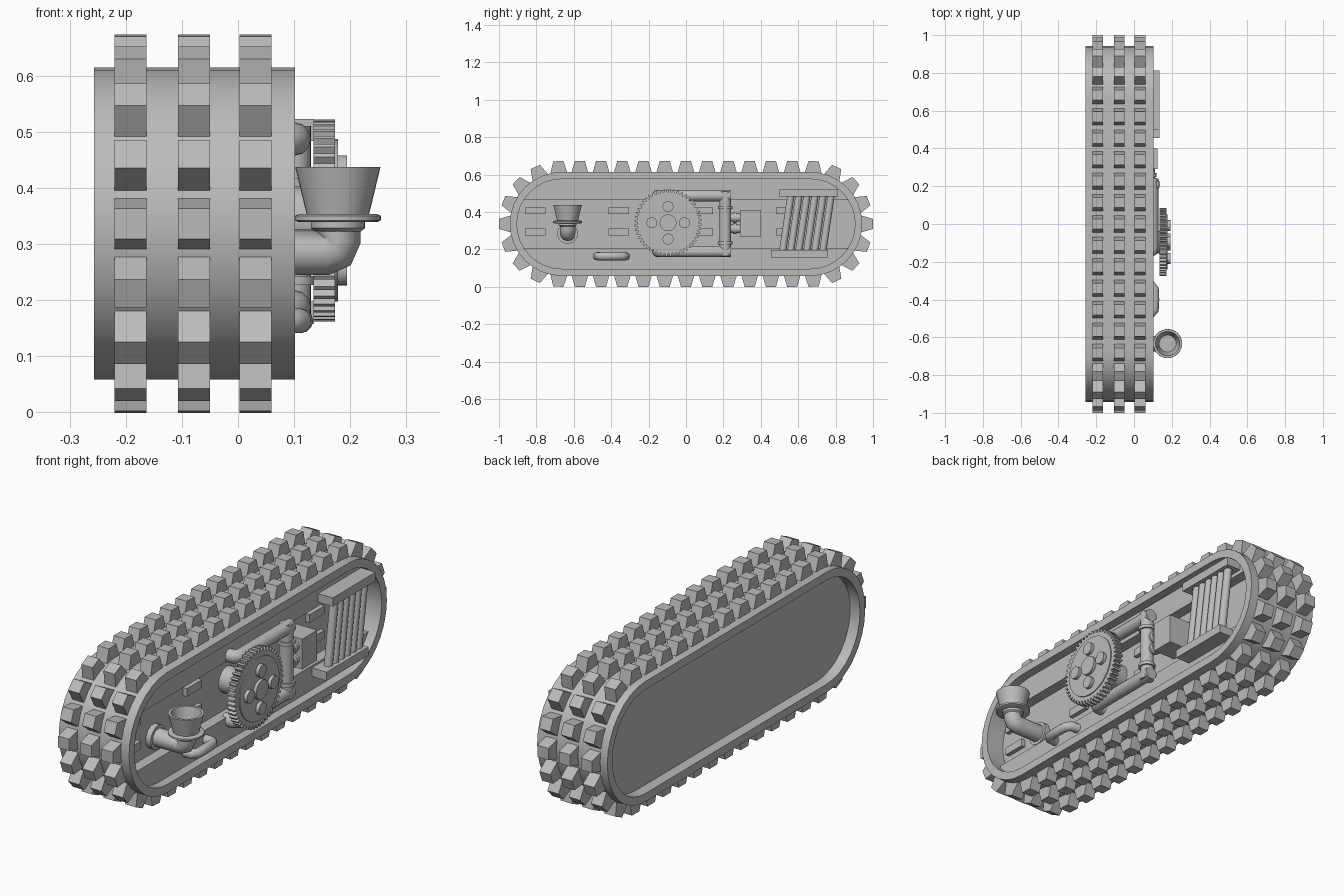
import bpy, math
from math import sin, cos, pi
from mathutils import Vector

if "Cube" in bpy.data.objects:
    bpy.data.objects.remove(bpy.data.objects["Cube"], do_unlink=True)

grey = bpy.data.materials.new("plain_grey")
grey.use_nodes = True
tone = (0.5, 0.5, 0.5, 1)
grey.diffuse_color = tone
grey.node_tree.nodes["Principled BSDF"].inputs["Base Color"].default_value = tone

CY, CZ = 0.664, 0.336        # end-arc centre and mid height
OUTER, INNER = 0.278, 0.24   # body radius and recess radius
FLOOR, LEDGE, RIM = 0.01, 0.06, 0.102
BAND = math.asin(0.129 / INNER)
made = []


def add_mesh(name, verts, faces):
    me = bpy.data.meshes.new(name)
    me.from_pydata(verts, [], faces)
    me.materials.append(grey)
    ob = bpy.data.objects.new(name, me)
    bpy.context.collection.objects.link(ob)
    made.append(ob)
    return ob


def loft(name, rings, closed=False):
    """Join equal rings of points; cap the ends unless closed."""
    n, k = len(rings[0]), len(rings)
    verts = [p for ring in rings for p in ring]
    faces = []
    for i in range(k if closed else k - 1):
        a, b = i * n, (i + 1) % k * n
        faces += [(a + j, a + (j + 1) % n, b + (j + 1) % n, b + j) for j in range(n)]
    if not closed:
        faces += [tuple(reversed(range(n))), tuple(range((k - 1) * n, k * n))]
    return add_mesh(name, verts, faces)


def prism(name, outline, x0, x1):
    return loft(name, [[(x, y, z) for y, z in outline] for x in (x0, x1)])


def arc(r, a0, a1, steps=16):
    return [(CY + r * cos(a0 + (a1 - a0) * i / steps),
             CZ + r * sin(a0 + (a1 - a0) * i / steps)) for i in range(steps + 1)]


def stadium(r):
    half = arc(r, -pi / 2, pi / 2)
    return half + [(-y, z) for y, z in reversed(half)]


def box(name, x, y, z):
    return prism(name, [(y[0], z[0]), (y[1], z[0]), (y[1], z[1]), (y[0], z[1])], *x)


def rod(name, a, b, r, sides=24):
    a, b = Vector(a), Vector(b)
    turn = (b - a).to_track_quat('Z', 'Y')
    ring = [turn @ Vector((r * cos(2 * pi * i / sides), r * sin(2 * pi * i / sides), 0))
            for i in range(sides)]
    return loft(name, [[p + e for p in ring] for e in (a, b)])


def lathe(name, profile, x, y, closed=False, sides=32):
    return loft(name, [[(x + r * cos(2 * pi * i / sides), y + r * sin(2 * pi * i / sides), z)
                        for i in range(sides)] for r, z in profile], closed)


def tube(name, points, r):
    cu = bpy.data.curves.new(name, 'CURVE')
    cu.dimensions = '3D'
    cu.bevel_depth, cu.bevel_resolution, cu.use_fill_caps = r, 4, True
    sp = cu.splines.new('POLY')
    sp.points.add(len(points) - 1)
    for p, co in zip(sp.points, points):
        p.co = (*co, 1)
    cu.materials.append(grey)
    ob = bpy.data.objects.new(name, cu)
    bpy.context.collection.objects.link(ob)


# Body with a recessed panel on both sides
loft("body", [[(x, y, z) for y, z in stadium(r)] for r, x in (
    (INNER, -0.207), (INNER, -0.257), (OUTER, -0.257),
    (OUTER, RIM), (INNER, RIM), (INNER, FLOOR))])

# Ledges above and below the central channel
upper = arc(INNER, BAND, pi / 2, 10)
upper += [(-y, z) for y, z in reversed(upper)]
prism("upper_ledge", upper, FLOOR - 0.01, LEDGE)
prism("lower_ledge", [(y, 2 * CZ - z) for y, z in reversed(upper)], FLOOR - 0.01, LEDGE)

# Tread blocks, evenly spaced along the track in three rows
COUNT, PATH_R = 40, 0.3
arc_len = pi * PATH_R
total = 4 * CY + 2 * arc_len


def track_frame(s):
    """Arc centre point and outward direction at path length s."""
    s %= total
    if s < CY or s >= total - CY:
        return (s if s < CY else s - total), pi / 2
    s -= CY
    if s < arc_len:
        return CY, pi / 2 - s / PATH_R
    s -= arc_len
    if s < 2 * CY:
        return CY - s, -pi / 2
    return -CY, -pi / 2 - (s - 2 * CY) / PATH_R


for row, x in enumerate((-0.22, -0.107, 0.003)):
    verts, faces = [], []
    for i in range(COUNT):
        y, a = track_frame(i * total / COUNT)
        base = len(verts)
        for xx in (x, x + 0.057):
            for r, w in ((0.27, -0.046), (0.27, 0.046), (0.336, 0.027), (0.336, -0.027)):
                verts.append((xx, y + r * cos(a) - w * sin(a), CZ + r * sin(a) + w * cos(a)))
        block = [(3, 2, 1, 0), (4, 5, 6, 7)]
        block += [(j, (j + 1) % 4, (j + 1) % 4 + 4, j + 4) for j in range(4)]
        faces += [tuple(base + v for v in f) for f in block]
    add_mesh(f"tread_row_{row + 1}", verts, faces)

# Small plates in the channel
for y in (-0.86, -0.415, 0.035, 0.48):
    for z in (0.275, 0.388):
        box("channel_plate", (FLOOR - 0.005, FLOOR + 0.02), (y, y + 0.11), (z, z + 0.037))

# Funnel on a bent pipe
FX, FY = 0.178, -0.633
lathe("funnel", [(0.055, 0.35), (0.076, 0.437), (0.064, 0.437), (0.045, 0.36)], FX, FY)
lathe("funnel_flange", [(0.07, 0.339), (0.077, 0.342), (0.077, 0.35), (0.07, 0.353)], FX, FY)
lathe("funnel_collar", [(0.04, 0.322), (0.048, 0.328), (0.048, 0.34)], FX, FY)
tube("funnel_pipe", [(FLOOR, FY, 0.285), (0.155, FY, 0.285), (0.172, FY, 0.291),
                     (FX, FY, 0.308), (FX, FY, 0.342)], 0.041)
rod("funnel_pipe_base", (FLOOR, FY, 0.285), (0.035, FY, 0.285), 0.055)

# Handle on the lower ledge
tube("handle", [(0.05, -0.475, 0.163), (0.095, -0.472, 0.163), (0.11, -0.455, 0.163),
                (0.112, -0.4, 0.163), (0.11, -0.345, 0.163), (0.095, -0.325, 0.163),
                (0.05, -0.322, 0.163)], 0.022)

# Cog wheel with hub and four bosses
GY, GZ, TEETH = -0.096, 0.342, 48
gear = []
for i in range(TEETH):
    for r, off in ((0.164, 0), (0.164, 0.25), (0.18, 0.45), (0.18, 0.8)):
        a = 2 * pi * (i + off) / TEETH
        gear.append((GY + r * cos(a), GZ + r * sin(a)))
prism("cog", gear, 0.135, 0.173)
rod("cog_face", (0.17, GY, GZ), (0.178, GY, GZ), 0.145, 40)
rod("cog_axle", (FLOOR, GY, GZ), (0.14, GY, GZ), 0.06)
rod("cog_hub", (0.17, GY, GZ), (0.192, GY, GZ), 0.045)
for i in range(4):
    y, z = GY + 0.087 * cos(i * pi / 2), GZ + 0.087 * sin(i * pi / 2)
    rod("cog_boss", (0.17, y, z), (0.194, y, z), 0.029)

# Pipe loop behind the cog
PX, PY = 0.1, 0.21
for name, z in (("upper_pipe", 0.487), ("lower_pipe", 0.188)):
    tube(name, [(0.04, -0.15, z), (0.082, -0.15, z), (0.096, -0.142, z),
                (PX, -0.125, z), (PX, PY + 0.03, z)], 0.03)
rod("riser_pipe", (PX, PY, 0.165), (PX, PY, 0.51), 0.03)
for z in (0.235, 0.425):
    rod("riser_collar", (PX, PY, z - 0.008), (PX, PY, z + 0.008), 0.038)

# Valve box joined to the riser by two ribbed stubs
box("valve_box", (FLOOR, 0.125), (0.29, 0.4), (0.27, 0.41))
for z in (0.31, 0.37):
    rod("valve_stub", (PX - 0.01, PY, z), (PX - 0.01, 0.3, z), 0.022)
    rod("valve_stub_ring", (PX - 0.01, 0.25, z), (PX - 0.01, 0.27, z), 0.028)

# Grille of slanted bars between two brackets
box("upper_bracket", (0.05, 0.135), (0.5, 0.812), (0.483, 0.523))
box("lower_bracket", (0.05, 0.135), (0.455, 0.76), (0.157, 0.197))
for i in range(6):
    y = 0.516 + i * 0.043
    rod("grille_bar", (PX, y, 0.185), (PX, y + 0.046, 0.495), 0.019, 16)

# Smooth the round parts and keep edges sharp
bpy.ops.object.select_all(action='DESELECT')
for ob in made:
    ob.select_set(True)
bpy.context.view_layer.objects.active = made[0]
bpy.ops.object.shade_smooth_by_angle(angle=math.radians(30))
